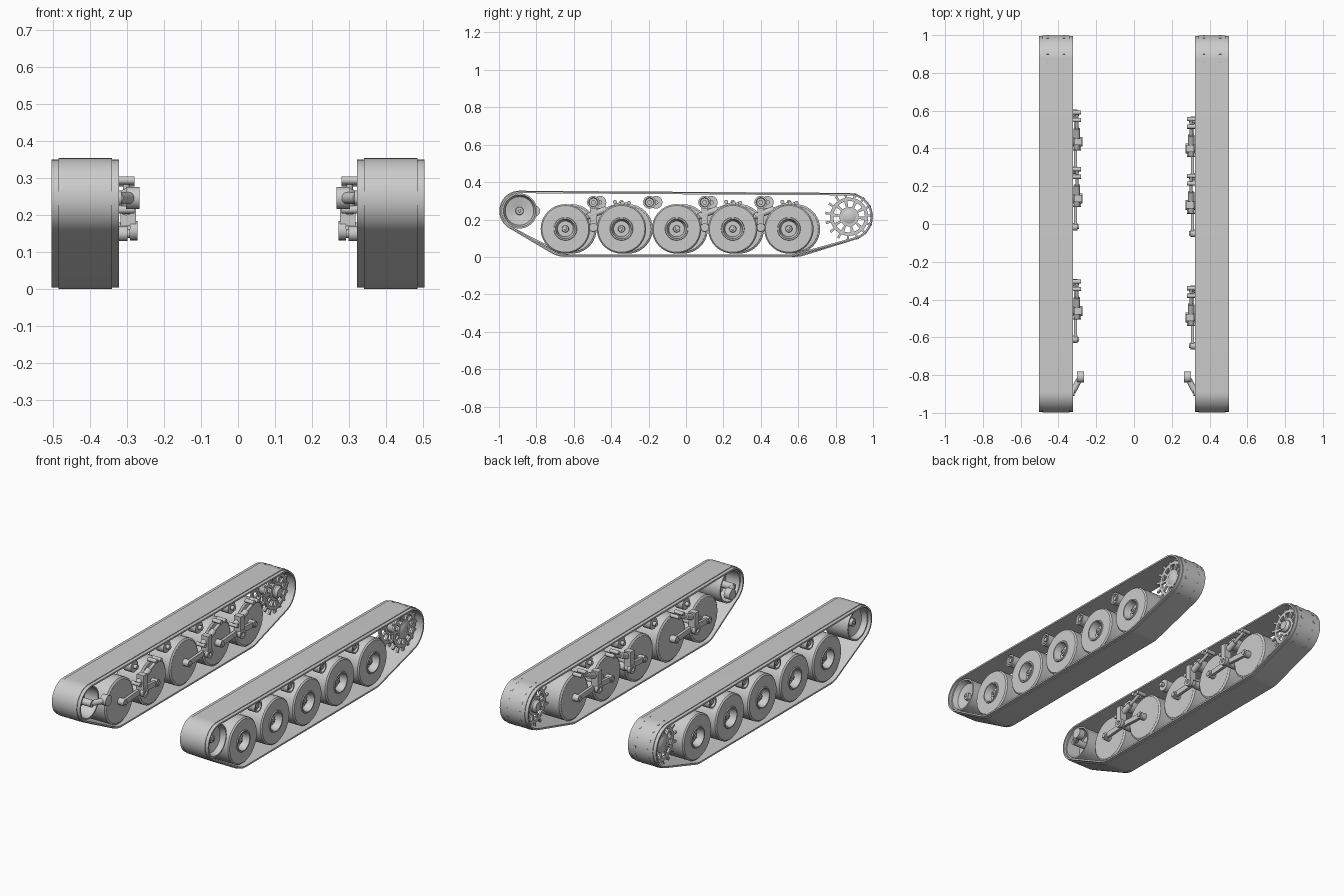
import bpy, bmesh
from math import cos, sin, tau, radians
from mathutils import Vector
from mathutils.geometry import convex_hull_2d

cube = bpy.data.objects.get("Cube")
if cube:
    bpy.data.objects.remove(cube)

steel = bpy.data.materials.new("grey_steel")
steel.use_nodes = True
GREY = (0.6, 0.6, 0.6, 1)
steel.diffuse_color = GREY
steel.node_tree.nodes["Principled BSDF"].inputs["Base Color"].default_value = GREY
parts = []


def finish(bm, name, loc=(0, 0, 0)):
    bmesh.ops.recalc_face_normals(bm, faces=bm.faces)
    mesh = bpy.data.meshes.new(name)
    bm.to_mesh(mesh)
    bm.free()
    mesh.materials.append(steel)
    obj = bpy.data.objects.new(name, mesh)
    obj.location = loc
    bpy.context.collection.objects.link(obj)
    parts.append(obj)
    return obj


def bridge(bm, rings, closed):
    """Skin a list of vertex rings."""
    pairs = zip(rings, rings[1:] + rings[:1]) if closed else zip(rings, rings[1:])
    for a, b in pairs:
        for i in range(len(a)):
            j = (i + 1) % len(a)
            bm.faces.new((a[i], a[j], b[j], b[i]))


def lathe(name, side, y, z, profile, n=40):
    """Turn (x, radius) points around the x axis and cap both ends."""
    bm = bmesh.new()
    rings = [[bm.verts.new((side * x, r * cos(tau * k / n), r * sin(tau * k / n)))
              for k in range(n)] for x, r in profile]
    bridge(bm, rings, False)
    bm.faces.new(rings[0])
    bm.faces.new(rings[-1])
    return finish(bm, name, (0, y, z))


def rod(name, side, a, b, r, n=16):
    """Straight round bar between two points."""
    a, b = (Vector((side * p[0], p[1], p[2])) for p in (a, b))
    bm = bmesh.new()
    bmesh.ops.create_cone(bm, cap_ends=True, segments=n, radius1=r, radius2=r,
                          depth=(b - a).length)
    turn = Vector((0, 0, 1)).rotation_difference(b - a).to_matrix()
    bmesh.ops.rotate(bm, matrix=turn, verts=bm.verts)
    return finish(bm, name, (a + b) / 2)


def bar(name, side, a, b, x0, x1, height):
    """Flat arm between two (y, z) points."""
    a, b = Vector(a), Vector(b)
    d = (b - a).normalized()
    up = Vector((-d.y, d.x)) * height / 2
    bm = bmesh.new()
    rings = [[bm.verts.new((side * x, p.x, p.y)) for p in (a - up, b - up, b + up, a + up)]
             for x in (x0, x1)]
    bridge(bm, rings, False)
    for ring in rings:
        bm.faces.new(ring)
    return finish(bm, name)


IDLER, SPROCKET = (-0.89, 0.246), (0.872, 0.215)
WHEEL_Z, WHEEL_R = 0.15, 0.132
WHEELS = [-0.645, -0.345, -0.05, 0.25, 0.55]


def track(name, side, shift):
    # belt follows the hull around the end wheels and road wheels
    circles = [(*IDLER, 0.108), (*SPROCKET, 0.127),
               (WHEELS[0] + shift, WHEEL_Z, 0.15), (WHEELS[-1] + shift, WHEEL_Z, 0.15)]
    samples = []
    for y, z, r in circles:
        for k in range(72):
            n = Vector((cos(tau * k / 72), sin(tau * k / 72)))
            samples.append((Vector((y, z)) + n * r, n))
    hull = [samples[i] for i in convex_hull_2d([p for p, n in samples])]
    section = [(0.322, -0.013), (0.322, -0.004), (0.341, -0.004), (0.341, 0),
               (0.485, 0), (0.485, -0.004), (0.504, -0.004), (0.504, -0.013)]
    bm = bmesh.new()
    rings = [[bm.verts.new((side * x, *(p + n * d))) for x, d in section] for p, n in hull]
    bridge(bm, rings, True)
    finish(bm, name)


def toothed_disc(name, side, x, thickness):
    # polar grid: hub, windowed web, rim and teeth
    radii, n = [0.03, 0.052, 0.084, 0.102, 0.129], 60
    bm = bmesh.new()
    grid = [[bm.verts.new((side * x, r * cos(tau * k / n), r * sin(tau * k / n)))
             for k in range(n)] for r in radii]
    for i in range(4):
        for k in range(n):
            if (i == 1 and k % 6 < 4) or (i == 3 and k % 4 > 0):
                continue
            j = (k + 1) % n
            bm.faces.new((grid[i][k], grid[i][j], grid[i + 1][j], grid[i + 1][k]))
    loose = [v for v in bm.verts if not v.link_faces]
    bmesh.ops.delete(bm, geom=loose, context='VERTS')
    out = bmesh.ops.extrude_face_region(bm, geom=bm.faces[:], use_keep_orig=True)
    moved = [v for v in out["geom"] if isinstance(v, bmesh.types.BMVert)]
    bmesh.ops.translate(bm, verts=moved, vec=(side * thickness, 0, 0))
    finish(bm, name, (0, *SPROCKET))


def bogie(tag, side, y, axles):
    # pivot housing, swing arms and the sloping shock absorber
    lathe("bogie_pivot_" + tag, side, y, 0.158,
          [(0.40, 0.022), (0.315, 0.022), (0.315, 0.018), (0.292, 0.018),
           (0.292, 0.026), (0.272, 0.026), (0.272, 0.012), (0.28, 0.01)], 20)
    for k, axle in enumerate(axles):
        bar(f"swing_arm_{tag}_{k}", side, (y, 0.16), (axle, WHEEL_Z), 0.302, 0.318, 0.03)
        lathe(f"axle_stub_{tag}_{k}", side, axle, WHEEL_Z,
              [(0.36, 0.02), (0.298, 0.02), (0.298, 0.012), (0.292, 0.012)], 20)
    low, high = (y - 0.035, 0.215), (y + 0.155, 0.288)
    rod("shock_body_" + tag, side, (0.302, *low), (0.302, y + 0.07, 0.256), 0.017)
    rod("shock_rod_" + tag, side, (0.302, *low), (0.302, *high), 0.009)
    bar("shock_bracket_" + tag, side, (y, 0.17), (y, 0.262), 0.275, 0.318, 0.036)
    for k, (py, pz) in enumerate((low, (y + 0.115, 0.294), high)):
        rod(f"shock_pin_{tag}_{k}", side, (0.335, py, pz), (0.28, py, pz), 0.011)


for side, label, shift in ((1, "left", 0.0), (-1, "right", 0.035)):
    track("track_" + label, side, shift)

    # road wheels with dished hubs
    for k, y in enumerate(WHEELS):
        lathe(f"road_wheel_{label}_{k}", side, y + shift, WHEEL_Z,
              [(0.335, 0.03), (0.335, 0.122), (0.342, WHEEL_R), (0.478, WHEEL_R),
               (0.485, 0.125), (0.485, 0.062), (0.49, 0.06), (0.49, 0.053),
               (0.45, 0.042), (0.45, 0.019), (0.47, 0.017), (0.47, 0.008), (0.475, 0.007)])

    # return rollers
    for k, y in enumerate((-0.495, -0.195, 0.1, 0.4)):
        lathe(f"return_roller_{label}_{k}", side, y + shift, 0.292,
              [(0.325, 0.012), (0.345, 0.012), (0.345, 0.034), (0.395, 0.034),
               (0.395, 0.02), (0.43, 0.02), (0.43, 0.034), (0.478, 0.034),
               (0.478, 0.025), (0.465, 0.022), (0.465, 0.012), (0.475, 0.012)], 24)

    # suspension units
    bogie(label + "_front", side, -0.495 + shift, [y + shift for y in WHEELS[:2]])
    bogie(label + "_middle", side, 0.1 + shift, [WHEELS[2] + shift])
    bogie(label + "_rear", side, 0.4 + shift, [y + shift for y in WHEELS[3:]])

    # idler with its cranked axle
    lathe("idler_" + label, side, *IDLER,
          [(0.42, 0.025), (0.42, 0.078), (0.338, 0.086), (0.338, 0.094), (0.485, 0.094),
           (0.485, 0.086), (0.455, 0.076), (0.442, 0.022), (0.46, 0.02), (0.46, 0.008),
           (0.466, 0.007)])
    rod("idler_axle_" + label, side, (0.43, *IDLER), (0.315, *IDLER), 0.02)
    rod("idler_crank_" + label, side, (0.325, *IDLER), (0.288, -0.82, 0.246), 0.016)
    rod("idler_pivot_" + label, side, (0.303, -0.81, 0.246), (0.266, -0.81, 0.246), 0.03, 24)

    # drive sprocket: two toothed discs on a hub
    for place, x in (("inner", 0.364), ("outer", 0.45)):
        toothed_disc(f"sprocket_{place}_{label}", side, x, 0.012)
    lathe("sprocket_hub_" + label, side, *SPROCKET,
          [(0.34, 0.025), (0.355, 0.036), (0.462, 0.036), (0.468, 0.025)], 30)

# smooth round surfaces, keep edges crisp
bpy.ops.object.select_all(action='DESELECT')
for obj in parts:
    obj.select_set(True)
bpy.context.view_layer.objects.active = parts[0]
bpy.ops.object.shade_smooth_by_angle(angle=radians(30))
